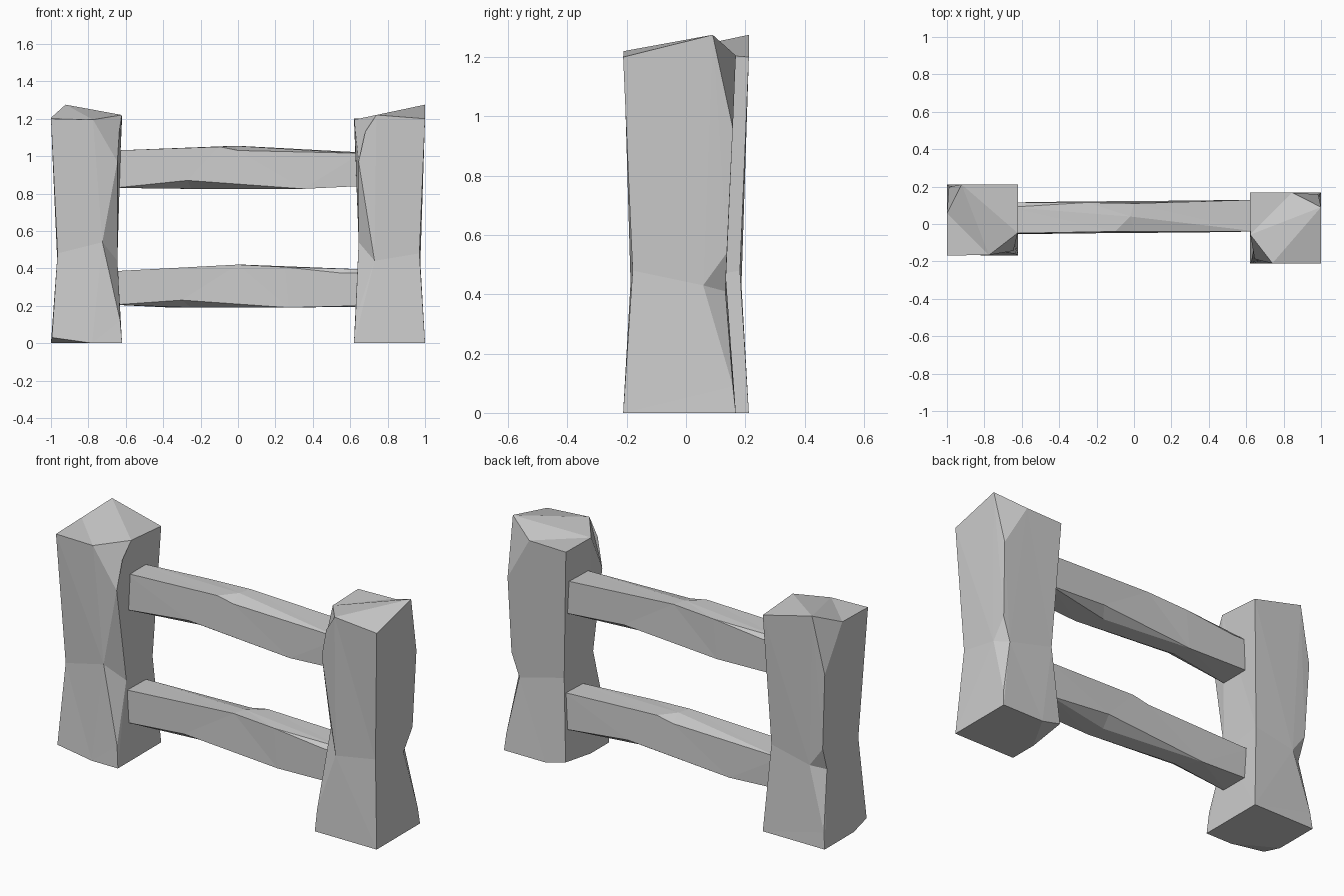
import bpy
import bmesh
from math import pi
from mathutils import Matrix

cube = bpy.data.objects.get("Cube")
if cube:
    bpy.data.objects.remove(cube, do_unlink=True)

grey = bpy.data.materials.new("mid_grey")
grey.use_nodes = True
grey.diffuse_color = (0.6, 0.6, 0.6, 1)
grey.node_tree.nodes["Principled BSDF"].inputs["Base Color"].default_value = (0.6, 0.6, 0.6, 1)


def hewn_mesh(name, points, faces):
    """Flat-shaded mesh from lettered points; each word in faces is one facet."""
    bm = bmesh.new()
    verts = {key: bm.verts.new(co) for key, co in points.items()}
    for word in faces.split():
        bm.faces.new([verts[key] for key in word])
    bmesh.ops.triangulate(bm, faces=[f for f in bm.faces if len(f.verts) > 3])
    bmesh.ops.recalc_face_normals(bm, faces=bm.faces[:])
    mesh = bpy.data.meshes.new(name)
    bm.to_mesh(mesh)
    bm.free()
    mesh.materials.append(grey)
    return mesh


def place(name, mesh, location, turn):
    obj = bpy.data.objects.new(name, mesh)
    obj.matrix_world = Matrix.Translation(location) @ Matrix.Rotation(turn, 4, "Z")
    bpy.context.collection.objects.link(obj)


# Post: square foot, pinched waist, two chipped corners, faceted top
post = hewn_mesh("post", dict(
    # foot
    a=(-.19, -.19, 0), b=(.19, -.19, 0), c=(.19, .19, 0),
    d=(-.185, .185, .03), p=(-.19, -.03, 0), q=(-.065, .19, 0),
    # waist and its notches
    e=(-.165, -.085, .54), f=(-.08, -.165, .44), g=(.16, -.158, .48),
    h=(.165, .08, .43), i=(.12, .155, .41), j=(.165, .16, .54),
    l=(-.155, .155, .48), m=(.183, .18, .09), n=(-.183, -.18, .12),
    # shoulder chips
    u=(-.13, -.175, 1.13), v=(-.165, -.165, .97), k=(.175, .18, .96),
    # top
    s=(-.188, -.035, 1.195), t=(-.07, -.188, 1.22), w=(.19, -.19, 1.2),
    x=(.19, .112, 1.275), y=(.035, .19, 1.205), z=(-.19, .19, 1.2),
), """apqcb pdq
      abgfn fgwtu fuv
      bcmh bhg ghjkxw
      mih hij cqlim qdl ilzykj kyx
      pane pel dpl lesz evs svt tvu vef nfe
      twx stx sxy yzs""")

# Rail: arched bar with chips along its lower and upper edges
rail = hewn_mesh("rail", dict(
    # one end
    a=(-.66, -.055, .83), b=(-.66, .115, .835), c=(-.66, .115, 1.01),
    s=(-.66, .09, 1.03), d=(-.66, -.05, 1.03),
    # lower chips
    f=(-.27, -.05, .87), k=(.35, -.045, .825), i=(-.25, .02, .825),
    r=(.3, .12, .865), m=(-.27, .115, .825), j=(.25, .06, .825),
    # arched top
    t=(-.1, -.04, 1.05), u=(0, -.04, 1.03), w=(-.02, .04, 1.055),
    y=(0, .11, 1.055), n=(-.25, .115, 1.042), o=(-.55, .115, 1.01),
    # other end
    e=(.66, -.04, .84), g=(.66, .13, .84), h=(.66, .13, 1.02), l=(.66, -.04, 1.015),
), """adscb eghl
      aftd fku fut kelu
      aif fik abmi imjk mjr rjg kjge
      bconm mnyr ryhg
      dtws tuw ulw wlhy swyn sno soc""")

# The second copy of each part is turned about the vertical axis
place("left_post", post, (.81, -.022, 0), 0)
place("right_post", post, (-.81, .022, 0), pi / 2)
place("upper_rail", rail, (0, 0, 0), 0)
place("lower_rail", rail, (0, .075, -.635), pi)
